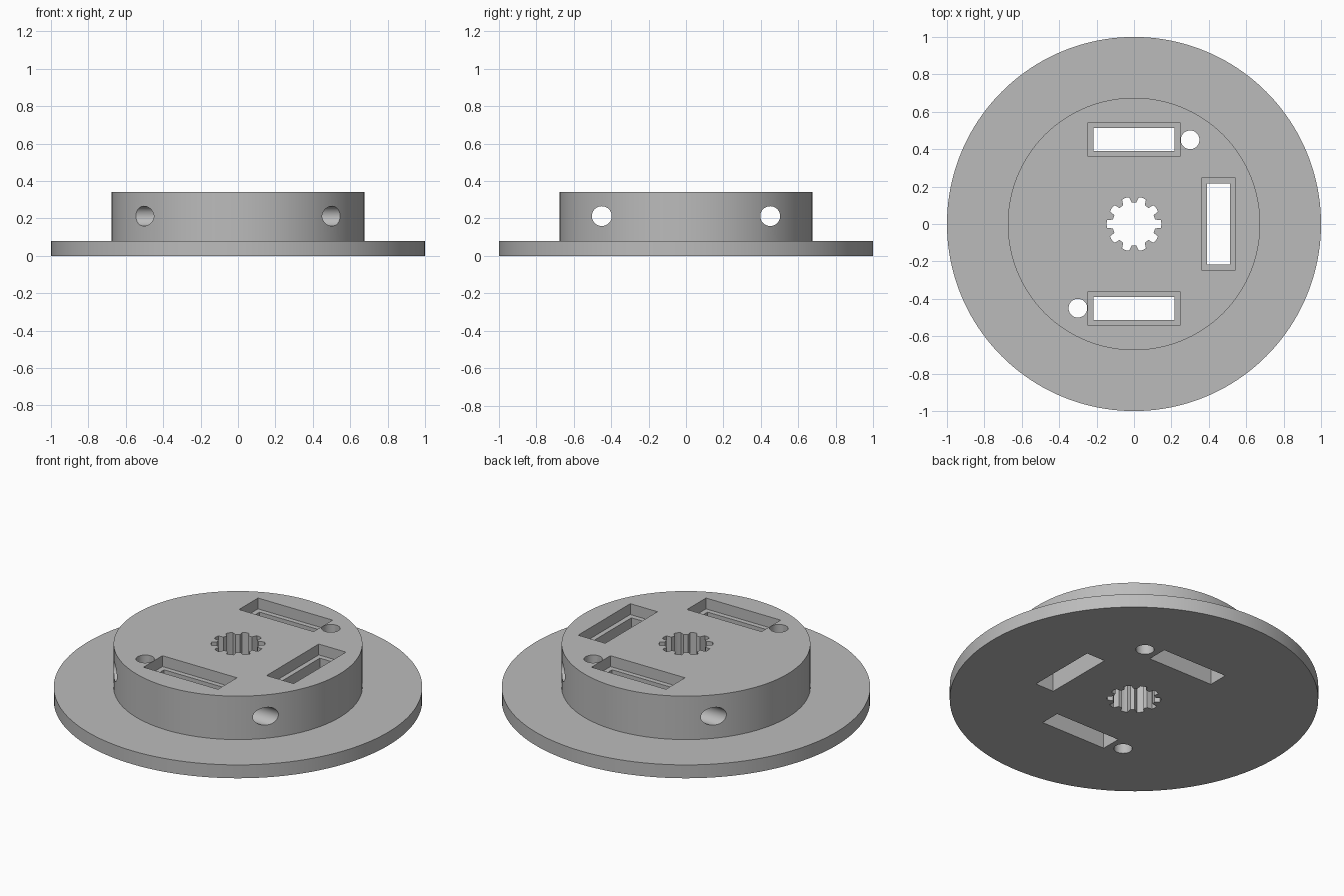
import bpy
import bmesh
from math import cos, sin, pi, radians
from mathutils import Matrix

cube = bpy.data.objects.get("Cube")
if cube:
    bpy.data.objects.remove(cube, do_unlink=True)

RIM_R, HUB_R = 1.0, 0.675
RIM_H, HUB_H = 0.08, 0.34
SLOT_DIST = 0.452

grey = bpy.data.materials.new("plain grey")
grey.use_nodes = True
colour = (0.5, 0.5, 0.5, 1)
grey.diffuse_color = colour
grey.node_tree.nodes["Principled BSDF"].inputs["Base Color"].default_value = colour


def circle(radius, sides):
    return [(radius * cos(2 * pi * i / sides), radius * sin(2 * pi * i / sides))
            for i in range(sides)]


def rectangle(width, depth):
    x, y = width / 2, depth / 2
    return [(-x, -y), (x, -y), (x, y), (-x, y)]


def make_object(name, bm):
    bmesh.ops.recalc_face_normals(bm, faces=bm.faces)
    mesh = bpy.data.meshes.new(name)
    bm.to_mesh(mesh)
    bm.free()
    mesh.materials.append(grey)
    obj = bpy.data.objects.new(name, mesh)
    bpy.context.collection.objects.link(obj)
    return obj


def prism(name, outline, z0, z1, matrix=Matrix()):
    """Extrude a closed outline from z0 to z1, then place it."""
    bm = bmesh.new()
    low = [bm.verts.new((x, y, z0)) for x, y in outline]
    high = [bm.verts.new((x, y, z1)) for x, y in outline]
    bm.faces.new(low)
    bm.faces.new(high)
    for i in range(len(low)):
        j = (i + 1) % len(low)
        bm.faces.new((low[i], low[j], high[j], high[i]))
    bm.transform(matrix)
    return make_object(name, bm)


# Flanged body: stepped profile of stacked rings
bm = bmesh.new()
sides = 160
profile = [(RIM_R, 0), (RIM_R, RIM_H), (HUB_R, RIM_H), (HUB_R, HUB_H)]
rings = [[bm.verts.new((x, y, z)) for x, y in circle(r, sides)] for r, z in profile]
for a, b in zip(rings, rings[1:]):
    for i in range(sides):
        j = (i + 1) % sides
        bm.faces.new((a[i], a[j], b[j], b[i]))
bm.faces.new(rings[0])
bm.faces.new(rings[-1])
body = make_object("flanged_hub", bm)

cutters = []

# Three stepped slots: a shallow pocket over a through opening
for angle in (-90, 0, 90):
    place = Matrix.Rotation(radians(angle), 4, "Z") @ Matrix.Translation((SLOT_DIST, 0, 0))
    cutters.append(prism("slot_pocket", rectangle(0.18, 0.494), 0.275, 0.5, place))
    cutters.append(prism("slot_opening", rectangle(0.122, 0.432), -0.1, 0.4, place))

# Vertical pin holes and cross-drilled side holes
for side in (-1, 1):
    cutters.append(prism("pin_hole", circle(0.05, 48), -0.1, 0.5,
                         Matrix.Translation((0.3 * side, 0.45 * side, 0))))
    cutters.append(prism("side_hole", circle(0.053, 48), -1.2, 1.2,
                         Matrix.Translation((0, 0.45 * side, 0.212))
                         @ Matrix.Rotation(pi / 2, 4, "Y")))

# Splined bore with ten grooves
bore = []
for k in range(10):
    for offset, r in ((-12, 0.115), (-8, 0.145), (0, 0.147), (8, 0.145), (12, 0.115), (18, 0.115)):
        a = radians(36 * k + offset)
        bore.append((r * cos(a), r * sin(a)))
cutters.append(prism("spline_bore", bore, -0.1, 0.5))

# Cut every opening, then discard the cutters
bpy.context.view_layer.objects.active = body
for cutter in cutters:
    cutter.hide_render = True
    mod = body.modifiers.new("cut", "BOOLEAN")
    mod.operation = "DIFFERENCE"
    mod.solver = "EXACT"
    mod.object = cutter
    bpy.ops.object.modifier_apply(modifier=mod.name)
    bpy.data.objects.remove(cutter, do_unlink=True)

bpy.ops.object.select_all(action="DESELECT")
body.select_set(True)
bpy.ops.object.shade_smooth_by_angle(angle=radians(25))
